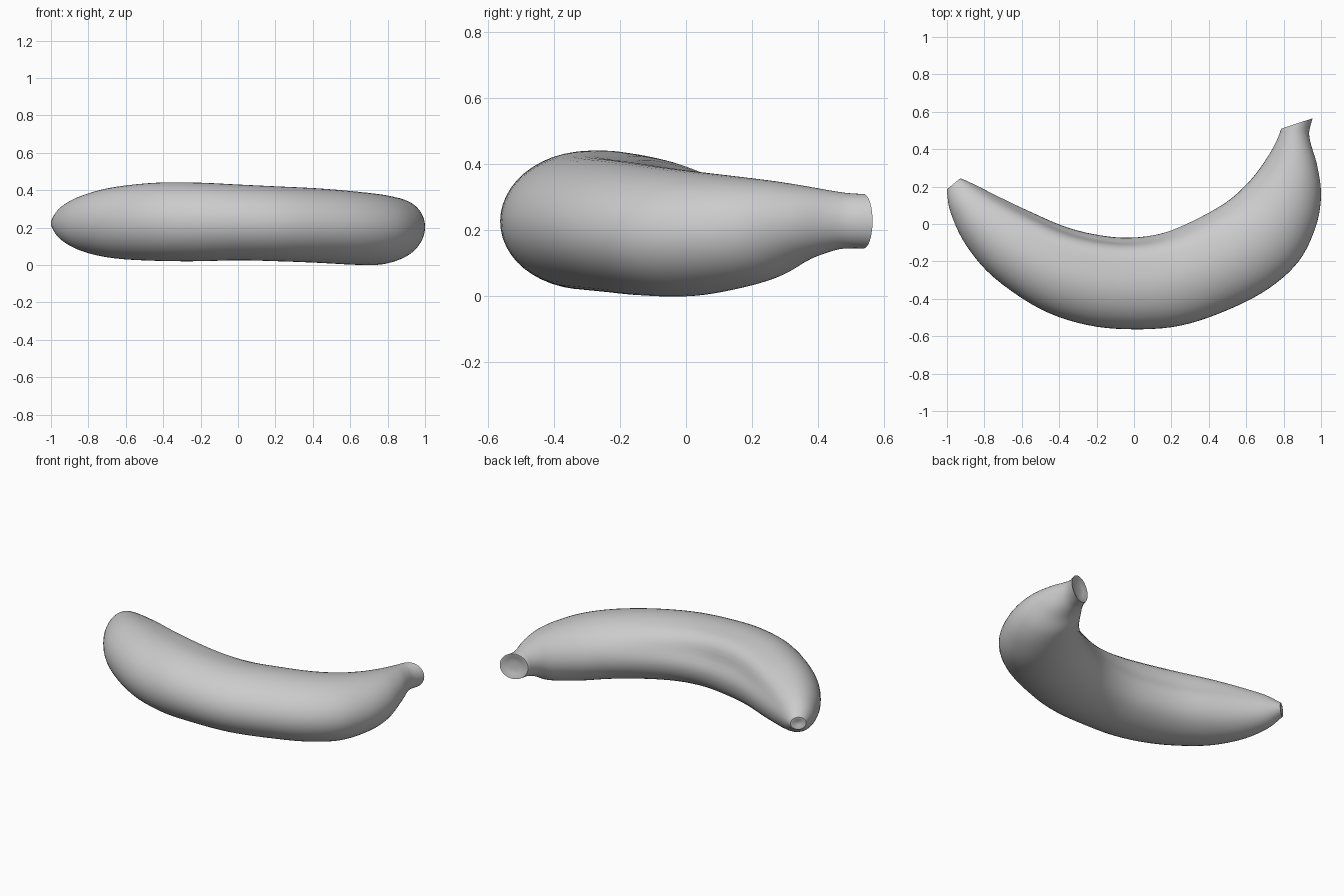
import bpy, bmesh, math
from mathutils import Vector

if "Cube" in bpy.data.objects:
    bpy.data.objects.remove(bpy.data.objects["Cube"])

SIDES, STEPS = 48, 5

# Stations from blossom tip to stem: outer x, y, inner x, y, low z, high z
stations = [
    (-1.0, .17, -.915, .24, .175, .27),
    (-.98, .06, -.84, .205, .12, .325),
    (-.9, -.11, -.73, .15, .07, .375),
    (-.75, -.285, -.56, .07, .035, .417),
    (-.5, -.455, -.36, -.015, .022, .44),
    (-.25, -.54, -.17, -.06, .02, .44),
    (0, -.563, 0, -.07, .025, .43),
    (.25, -.543, .17, -.042, .02, .42),
    (.5, -.46, .34, .03, .012, .41),
    (.72, -.345, .49, .115, .002, .395),
    (.88, -.2, .59, .2, 0, .38),
    (.97, -.02, .66, .28, .02, .365),
    (1.0, .15, .715, .36, .055, .35),
    (.98, .31, .75, .42, .11, .333),
    (.945, .43, .775, .475, .14, .318),
    (.937, .495, .783, .5, .145, .312),
    (.955, .565, .788, .51, .145, .31),
]


def spline(points, steps):
    """Catmull-Rom interpolation of whole stations."""
    ends = [points[0]] + points + [points[-1]]
    result = []
    for a, b, c, d in zip(ends, ends[1:], ends[2:], ends[3:]):
        for k in range(steps):
            t = k / steps
            result.append([q + .5 * t * (r - p + t * (2*p - 5*q + 4*r - s + t * (3*(q - r) + s - p)))
                           for p, q, r, s in zip(a, b, c, d)])
    return result + [list(points[-1])]


def bump(angle, centre, width):
    return math.exp(-((angle - math.radians(centre)) / math.radians(width)) ** 2)


def section(station, along):
    """One ring, with a soft ridge and groove on the upper inner side."""
    ox, oy, ix, iy, low, high = station
    centre = Vector(((ox + ix) / 2, (oy + iy) / 2, (low + high) / 2))
    outward = Vector(((ox - ix) / 2, (oy - iy) / 2, 0))
    up = Vector((0, 0, (high - low) / 2))
    ridge = math.exp(-((along - .3) / .17) ** 2)
    ring = []
    for i in range(SIDES):
        a = 2 * math.pi * i / SIDES
        r = 1 + ridge * (.09 * bump(a, 130, 16) - .07 * bump(a, 162, 16) + .03 * bump(a, 215, 20))
        c, s = math.cos(a), math.sin(a)
        ring.append(centre + r * (outward * c + up * s))
    return ring


def cap(bm, ring, direction, depths):
    """Close an end with shrinking rings pushed along a direction."""
    centre = sum((v.co for v in ring), Vector()) / SIDES
    for scale, depth in depths:
        new = [bm.verts.new(centre + (v.co - centre) * scale + direction * depth) for v in ring]
        last = ring if scale == depths[0][0] else previous
        bridge(bm, last, new)
        previous = new
    bm.faces.new(previous)


def bridge(bm, a, b):
    for i in range(SIDES):
        j = (i + 1) % SIDES
        bm.faces.new((a[i], a[j], b[j], b[i]))


# Fruit body with both ends closed
bm = bmesh.new()
path = spline(stations, STEPS)
rings = [[bm.verts.new(p) for p in section(st, n / (len(path) - 1))] for n, st in enumerate(path)]
for a, b in zip(rings, rings[1:]):
    bridge(bm, a, b)
cap(bm, rings[0], Vector((-.6, .8, 0)), [(.85, .012), (.6, .012), (.3, .004)])
cap(bm, rings[-1], Vector((-.3, .95, 0)), [(.92, 0), (.65, -.012), (.3, -.016)])
bmesh.ops.recalc_face_normals(bm, faces=bm.faces[:])

mesh = bpy.data.meshes.new("banana")
bm.to_mesh(mesh)
bm.free()
banana = bpy.data.objects.new("banana", mesh)
bpy.context.collection.objects.link(banana)

# Plain grey skin
skin = bpy.data.materials.new("light grey")
skin.use_nodes = True
grey = (.6, .6, .6, 1)
skin.diffuse_color = grey
skin.node_tree.nodes["Principled BSDF"].inputs["Base Color"].default_value = grey
mesh.materials.append(skin)

bpy.context.view_layer.objects.active = banana
banana.select_set(True)
bpy.ops.object.shade_smooth_by_angle(angle=math.radians(40))
